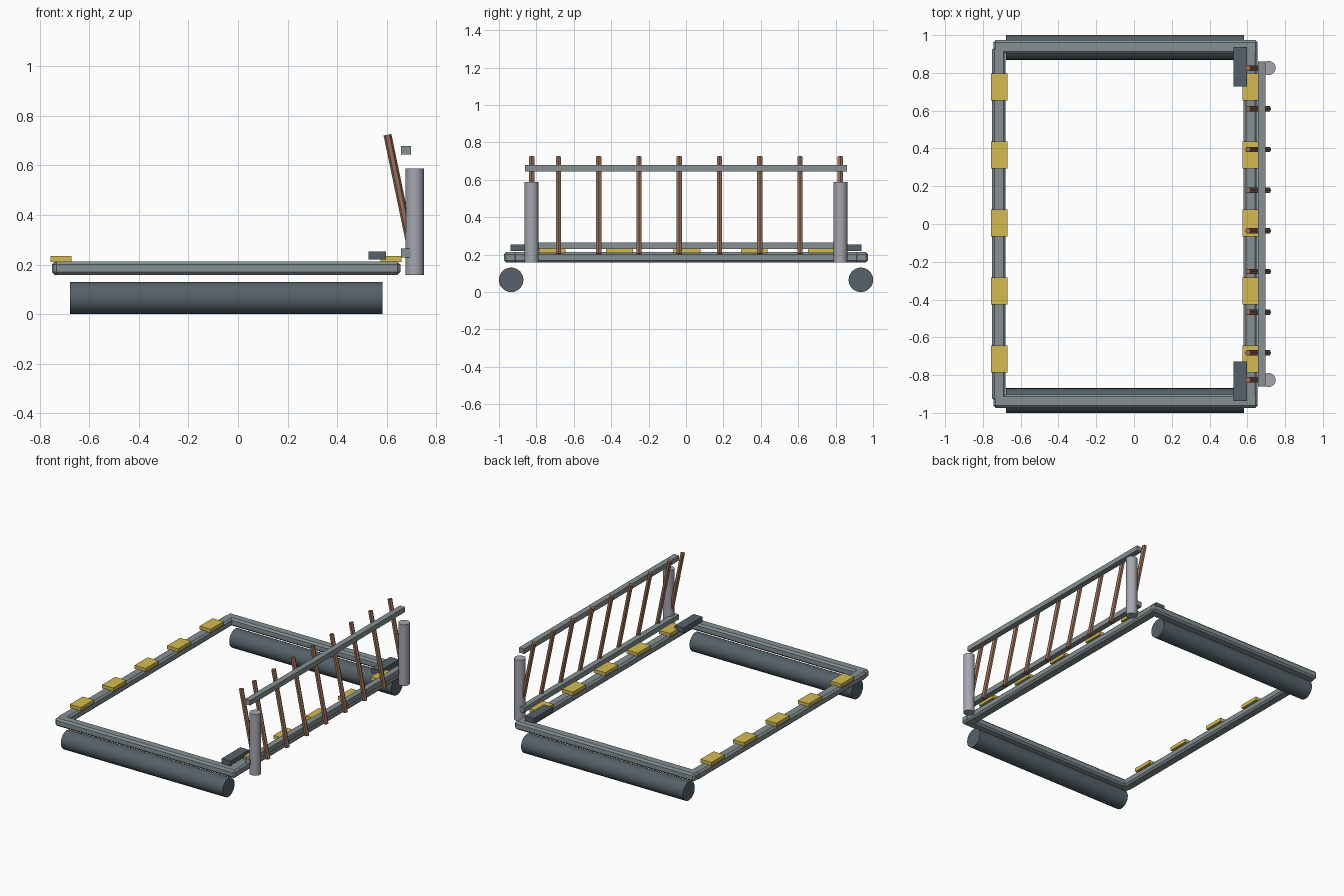
import bpy, math
from mathutils import Vector

if "Cube" in bpy.data.objects:
    bpy.data.objects.remove(bpy.data.objects["Cube"])


def material(name, rgb):
    m = bpy.data.materials.new(name)
    m.diffuse_color = (*rgb, 1)
    m.use_nodes = True
    m.node_tree.nodes["Principled BSDF"].inputs["Base Color"].default_value = m.diffuse_color
    return m


STEEL = material("steel", (0.24, 0.28, 0.29))
DARK = material("dark_steel", (0.09, 0.12, 0.14))
PALE = material("pale_metal", (0.38, 0.38, 0.43))
YELLOW = material("yellow_pad", (0.66, 0.50, 0.08))
WOOD = material("wood", (0.32, 0.16, 0.10))


def box(name, lo, hi, mat, bevel=0):
    lo, hi = Vector(lo), Vector(hi)
    bpy.ops.mesh.primitive_cube_add(size=1, location=(lo + hi) / 2)
    o = bpy.context.object
    o.name = name
    o.scale = hi - lo
    bpy.ops.object.transform_apply(location=False, rotation=False, scale=True)
    o.data.materials.append(mat)
    if bevel:
        b = o.modifiers.new("chamfer", 'BEVEL')
        b.width = bevel
        b.segments = 1
    return o


def rod(name, a, b, radius, sides, mat, smooth=True, spin=0):
    a, b = Vector(a), Vector(b)
    d = b - a
    # rods lie either in the xz plane or upright, so one turn about y is enough
    bpy.ops.mesh.primitive_cylinder_add(
        vertices=sides, radius=radius, depth=d.length, rotation=(0, 0, spin))
    o = bpy.context.object
    o.name = name
    bpy.ops.object.transform_apply(location=False, rotation=True, scale=False)
    o.rotation_euler = (0, math.atan2(d.x, d.z), 0)
    o.location = (a + b) / 2
    o.data.materials.append(mat)
    if smooth:
        bpy.ops.object.shade_smooth_by_angle(angle=math.radians(35))
    return o


# Chamfered rectangular frame
for side, x in (("left", -0.715), ("right", 0.617)):
    box(f"{side}_frame_beam", (x - 0.036, -0.935, 0.158), (x + 0.036, 0.935, 0.213), STEEL, 0.012)
for side, s in (("front", -1), ("back", 1)):
    y = s * 0.938
    box(f"{side}_frame_beam", (-0.745, y - 0.036, 0.158), (0.655, y + 0.036, 0.213), STEEL, 0.012)

    # Roller under the frame, clamp block and end post
    rod(f"{side}_roller", (-0.677, s * 0.935, 0.0655), (0.582, s * 0.935, 0.0655), 0.0655, 32, DARK)
    box(f"{side}_clamp_block", (0.527, s * 0.832 - 0.105, 0.22), (0.597, s * 0.832 + 0.105, 0.254), DARK)
    rod(f"{side}_post", (0.713, s * 0.826, 0.158), (0.713, s * 0.826, 0.588), 0.037, 24, PALE)

# Yellow pads along both long beams
for side, x in (("left", -0.714), ("right", 0.617)):
    for i in range(5):
        y = (i - 2) * 0.36 + 0.005
        box(f"{side}_pad_{i + 1}", (x - 0.043, y - 0.072, 0.21), (x + 0.043, y + 0.072, 0.235), YELLOW)

# Fence rails
for name, z in (("lower_rail", 0.247), ("upper_rail", 0.661)):
    box(name, (0.657, -0.861, z - 0.0175), (0.697, 0.861, z + 0.0175), STEEL)

# Leaning wooden stakes
for i, y in enumerate([-0.825] + [-0.682 + 0.2153 * k for k in range(8)]):
    rod(f"stake_{i + 1}", (0.711, y, 0.204), (0.603, y, 0.724), 0.016, 6, WOOD,
        smooth=False, spin=math.radians(30))
